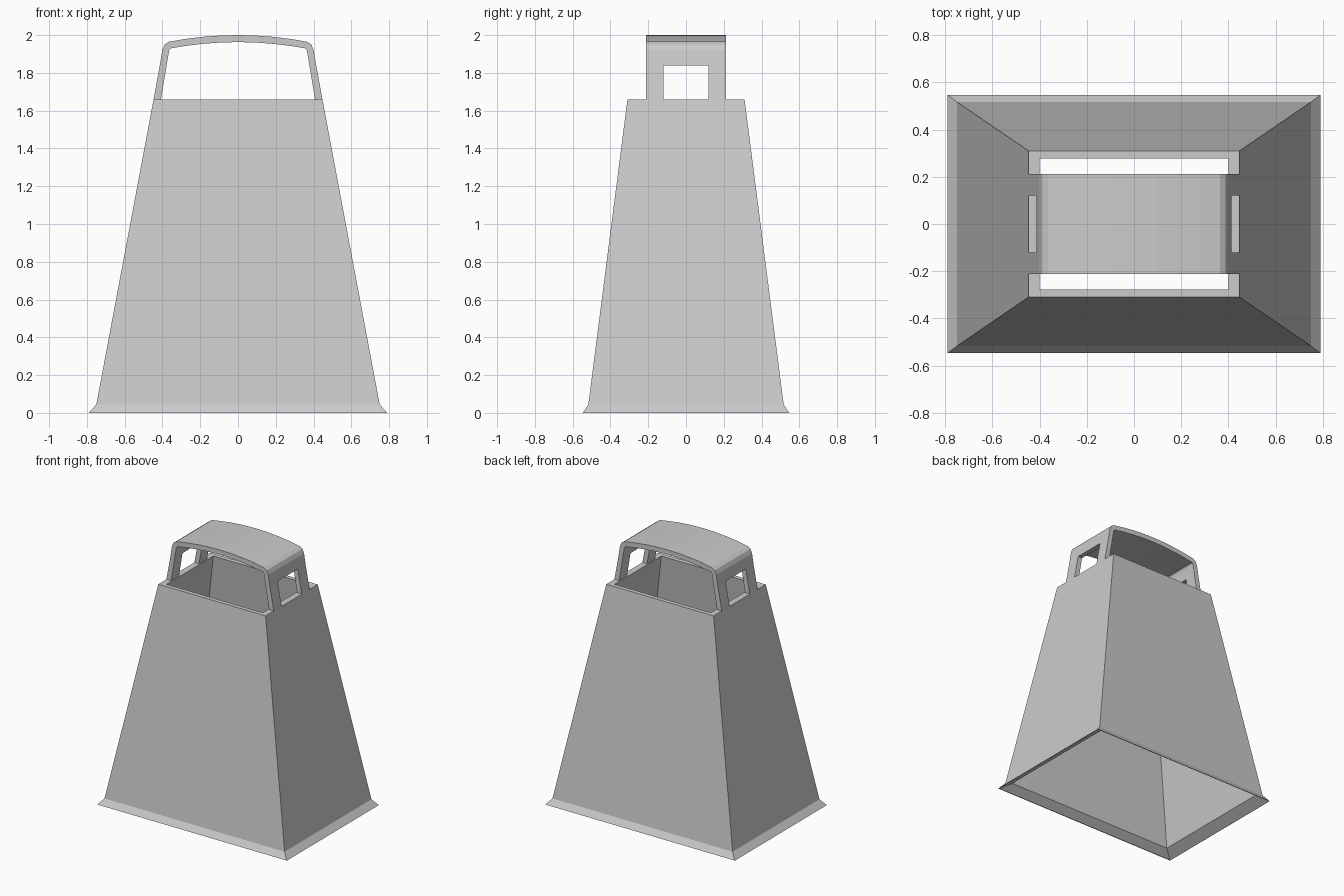
import bpy, bmesh

if "Cube" in bpy.data.objects:
    bpy.data.objects.remove(bpy.data.objects["Cube"])


def finish(name, bm):
    bmesh.ops.remove_doubles(bm, verts=bm.verts, dist=1e-5)
    bmesh.ops.recalc_face_normals(bm, faces=bm.faces)
    mesh = bpy.data.meshes.new(name)
    bm.to_mesh(mesh)
    bm.free()
    obj = bpy.data.objects.new(name, mesh)
    bpy.context.collection.objects.link(obj)
    return obj


# Hollow tapered body: rectangular rings running up the outside, down the inside
RINGS = [(0.79, 0.547, 0), (0.75, 0.517, 0.045), (0.447, 0.31, 1.66),
         (0.40, 0.278, 1.66), (0.71, 0.487, 0.045), (0.785, 0.542, 0)]
bm = bmesh.new()
loops = [[bm.verts.new((sx * x, sy * y, z))
          for sx, sy in ((-1, -1), (1, -1), (1, 1), (-1, 1))] for x, y, z in RINGS]
for a, b in zip(loops, loops[1:] + loops[:1]):
    for i in range(4):
        j = (i + 1) % 4
        bm.faces.new((a[i], a[j], b[j], b[i]))
finish("tapered_body", bm)

# Arched handle: paired outer and inner profile points, right half then mirrored
outer = [(0.447, 1.66), (0.414, 1.84), (0.401, 1.92), (0.388, 1.95), (0.365, 1.965)]
inner = [(0.408, 1.66), (0.378, 1.84), (0.366, 1.91), (0.363, 1.922), (0.355, 1.93)]
for x in (0.28, 0.19, 0.095, 0.0):
    t = (x / 0.365) ** 2
    outer.append((x, 2.0 - 0.035 * t))
    inner.append((x, 1.963 - 0.035 * t))
outer += [(-x, z) for x, z in outer[-2::-1]]
inner += [(-x, z) for x, z in inner[-2::-1]]

# The side windows are the missing middle cells of the first and last rows
YS = (-0.213, -0.12, 0.12, 0.213)
rows = len(outer) - 1
cells = {(i, j) for i in range(rows) for j in range(3)} - {(0, 1), (rows - 1, 1)}
bm = bmesh.new()


def corner(side, i, j):
    x, z = side[i]
    return x, YS[j], z


def quad(*points):
    bm.faces.new([bm.verts.new(p) for p in points])


for i, j in cells:
    for side in (outer, inner):
        quad(*(corner(side, i + a, j + b) for a, b in ((0, 0), (1, 0), (1, 1), (0, 1))))
    # Close the thickness wherever a neighbouring cell is missing
    edges = {(-1, 0): ((i, j), (i, j + 1)), (1, 0): ((i + 1, j), (i + 1, j + 1)),
             (0, -1): ((i, j), (i + 1, j)), (0, 1): ((i, j + 1), (i + 1, j + 1))}
    for (di, dj), (p, q) in edges.items():
        if (i + di, j + dj) not in cells:
            quad(corner(outer, *p), corner(outer, *q), corner(inner, *q), corner(inner, *p))
finish("arched_handle", bm)
